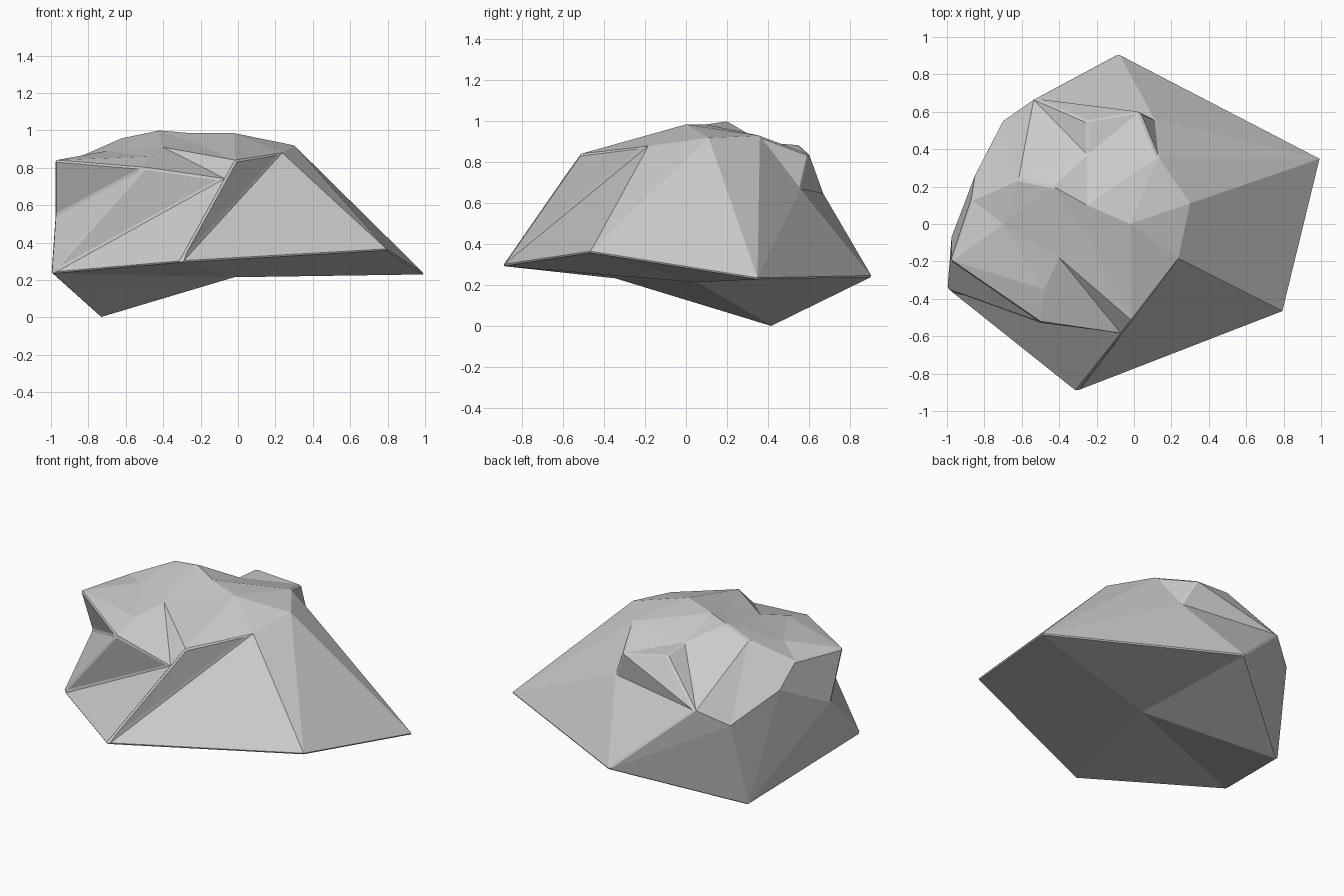
import bpy, bmesh
from mathutils import Vector
from mathutils.geometry import delaunay_2d_cdt

if "Cube" in bpy.data.objects:
    bpy.data.objects.remove(bpy.data.objects["Cube"])

# Key corners of the rock, one letter each
P = {
    # widest ring and underside
    'A': (1.0, .35, .23), 'B': (-.08, .91, .24), 'C': (-1.0, -.35, .235),
    'D': (-.31, -.90, .295), 'E': (.80, -.47, .36),
    'Z': (-.74, .42, 0), 'Y': (-.02, .05, .215),
    # notches below the rim
    'N': (-.98, -.08, .54), 'L': (.11, .56, .67),
    # rim of the plateau
    'F': (-.98, -.20, .84), 'G': (-.50, -.53, .80), 'H': (-.08, -.58, .74),
    'I': (-.01, -.52, .84), 'J': (.23, -.20, .88), 'O': (.30, .11, .92),
    'K': (.13, .36, .93), 'M': (.03, .60, .84), 'S': (-.53, .67, .65),
    'Q': (-.70, .55, .55), 'P': (-.85, .26, .71), 'X': (-.87, .13, .85),
    # bumps and hollows on top
    'a': (-.62, .24, .96), 'b': (-.43, .20, 1.0), 'c': (-.25, .10, .985),
    'd': (-.02, .0, .985), 'e': (-.25, .55, .885), 'f': (-.25, .37, .90),
    'g': (-.40, -.18, .91), 'h': (-.25, -.05, .94), 'i': (-.48, -.35, .86),
    'j': (-.70, .0, .89),
}
RIM = 'FGHIJOKMSQPX'
BUMPS = 'abcdefghij'
SIDES = ('DEJ EOJ EAO AKO ALK ABL BSL LSM LMK BZQ BQS ZPQ ZNP ZCN '
         'NFX NXP NGF CGN CHG CDH DIH DJI').split()
RING = 'ABZCDE'

bm = bmesh.new()
V = {k: bm.verts.new(p) for k, p in P.items()}

# Side facets and the fan underneath
for f in SIDES:
    bm.faces.new([V[k] for k in f])
for k, n in zip(RING, RING[1:] + RING[0]):
    bm.faces.new((V['Y'], V[k], V[n]))

# Uneven plateau, triangulated inside its rim
top = RIM + BUMPS
loop = list(range(len(RIM)))
tri = delaunay_2d_cdt([Vector(P[k][:2]) for k in top], [], [loop], 1, 1e-5)
origin = [top[o[0]] for o in tri[3]]
for f in tri[2]:
    bm.faces.new([V[origin[i]] for i in f])

bmesh.ops.recalc_face_normals(bm, faces=bm.faces)
mesh = bpy.data.meshes.new('rock')
bm.to_mesh(mesh)
bm.free()
rock = bpy.data.objects.new('rock', mesh)
bpy.context.collection.objects.link(rock)

# Narrow chipped edges
bev = rock.modifiers.new('chipped_edges', 'BEVEL')
bev.width = .01
bev.segments = 1
bev.limit_method = 'ANGLE'
bev.angle_limit = .8
